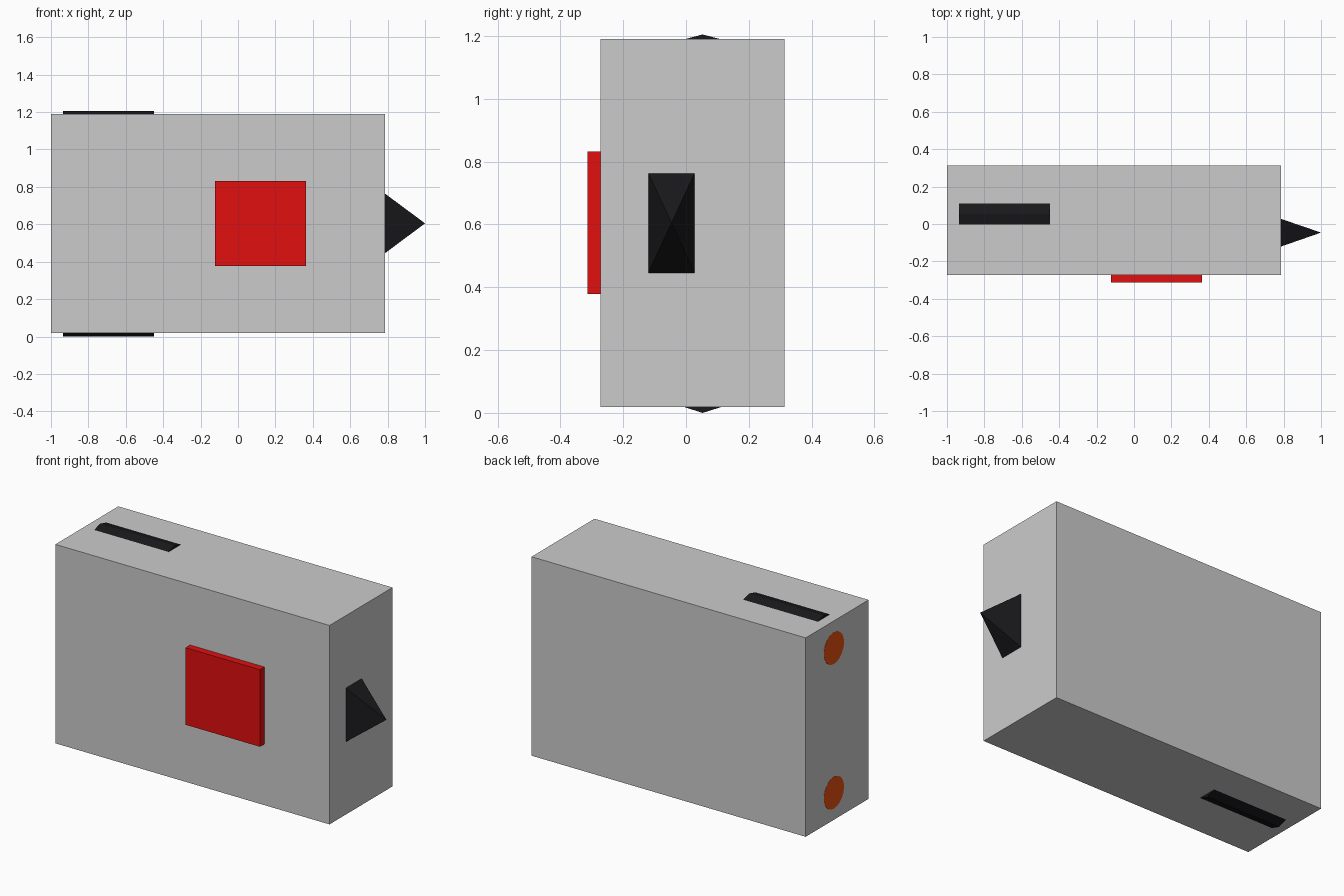
import bpy, bmesh
from math import pi
from mathutils import Matrix, Vector

if "Cube" in bpy.data.objects:
    bpy.data.objects.remove(bpy.data.objects["Cube"])


def material(name, rgb):
    m = bpy.data.materials.new(name)
    m.diffuse_color = (*rgb, 1)
    m.use_nodes = True
    m.node_tree.nodes["Principled BSDF"].inputs["Base Color"].default_value = m.diffuse_color
    return m


black = material("black", (0.01, 0.01, 0.012))
red = material("red", (0.75, 0.005, 0.005))
orange = material("orange", (0.8, 0.08, 0.005))


def finish(name, bm, mat=None):
    bmesh.ops.recalc_face_normals(bm, faces=bm.faces)
    me = bpy.data.meshes.new(name)
    bm.to_mesh(me)
    bm.free()
    if mat:
        me.materials.append(mat)
    ob = bpy.data.objects.new(name, me)
    bpy.context.collection.objects.link(ob)
    return ob


def box(name, lo, hi, mat=None):
    lo, hi = Vector(lo), Vector(hi)
    bm = bmesh.new()
    bmesh.ops.create_cube(bm, size=1, matrix=Matrix.Translation((lo + hi) / 2) @ Matrix.Diagonal((*(hi - lo), 1)))
    return finish(name, bm, mat)


# Main slab and the raised square button on its front
box("body", (-1, -0.272, 0.018), (0.787, 0.314, 1.19))
box("front_panel", (-0.122, -0.314, 0.378), (0.363, -0.272, 0.832), red)

# Four-sided pyramid nose on the right end
bm = bmesh.new()
base = [bm.verts.new((0.787, y, z)) for y, z in
        ((-0.12, 0.446), (0.027, 0.446), (0.027, 0.763), (-0.12, 0.763))]
tip = bm.verts.new((1.0, -0.046, 0.605))
bm.faces.new(base)
for i in range(4):
    bm.faces.new((base[i], base[(i + 1) % 4], tip))
finish("nose", bm, black)

# Low triangular ridges, mirrored on top and bottom
for name, z, peak in (("top_ridge", 1.19, 1.205), ("bottom_ridge", 0.018, 0.0)):
    bm = bmesh.new()
    section = [bm.verts.new((-0.935, y, h)) for y, h in ((-0.004, z), (0.11, z), (0.053, peak))]
    face = bm.faces.new(section)
    ext = bmesh.ops.extrude_face_region(bm, geom=[face], use_keep_orig=True)
    bmesh.ops.translate(bm, vec=(0.485, 0, 0),
                        verts=[v for v in ext["geom"] if isinstance(v, bmesh.types.BMVert)])
    finish(name, bm, black)

# Round exhausts set flush into the left end
for name, z in (("upper_exhaust", 1.03), ("lower_exhaust", 0.178)):
    bm = bmesh.new()
    bmesh.ops.create_cone(bm, cap_ends=True, segments=32, radius1=0.093, radius2=0.093, depth=0.02,
                          matrix=Matrix.Translation((-0.991, 0.052, z)) @ Matrix.Rotation(pi / 2, 4, 'Y'))
    finish(name, bm, orange)
